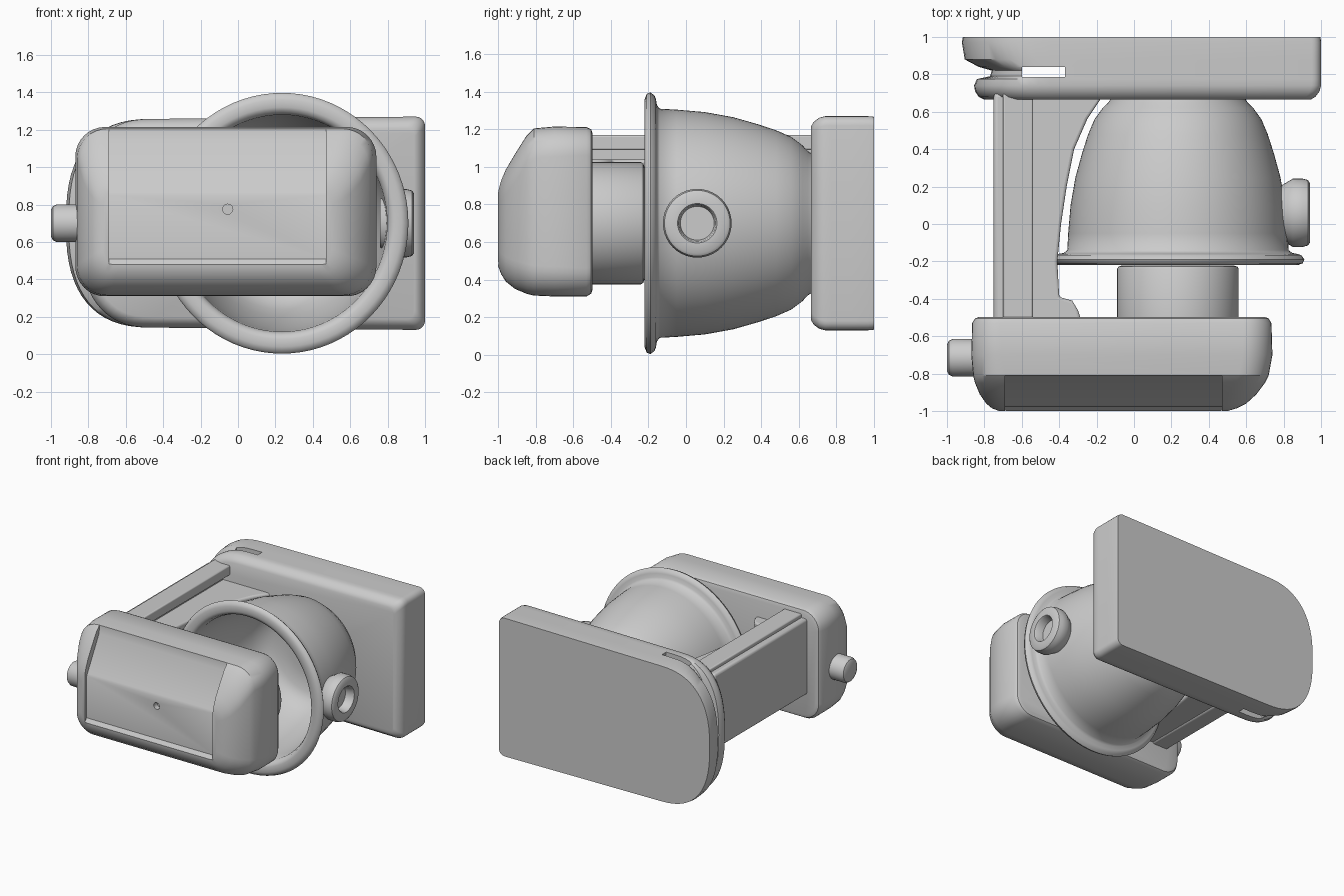
import bpy, bmesh
from math import sin, cos, pi, copysign

if "Cube" in bpy.data.objects:
    bpy.data.objects.remove(bpy.data.objects["Cube"])


def finish(bm, name, angle=0.6):
    bmesh.ops.recalc_face_normals(bm, faces=bm.faces)
    me = bpy.data.meshes.new(name)
    bm.to_mesh(me)
    bm.free()
    ob = bpy.data.objects.new(name, me)
    bpy.context.collection.objects.link(ob)
    bpy.ops.object.select_all(action='DESELECT')
    ob.select_set(True)
    bpy.context.view_layer.objects.active = ob
    bpy.ops.object.shade_smooth_by_angle(angle=angle)
    return ob


def loft(name, rings, angle=0.6):
    """Skin equal-length rings of points and cap both ends."""
    bm = bmesh.new()
    vs = [[bm.verts.new(p) for p in r] for r in rings]
    n = len(vs[0])
    for a, b in zip(vs, vs[1:]):
        for i in range(n):
            bm.faces.new((a[i], a[(i + 1) % n], b[(i + 1) % n], b[i]))
    bm.faces.new(vs[0])
    bm.faces.new(vs[-1])
    return finish(bm, name, angle)


def lathe(name, prof, axis, c, n=64, sx=1.0, angle=0.6):
    """Turn (position, radius) pairs about a line parallel to x or y."""
    rings = []
    for t, r in prof:
        ring = []
        for i in range(n):
            u, v = r * cos(2 * pi * i / n), r * sin(2 * pi * i / n)
            ring.append((c[0] + u * sx, t, c[1] + v) if axis == 'y'
                        else (t, c[0] + u, c[1] + v))
        rings.append(ring)
    return loft(name, rings, angle)


def rounded(x0, x1, z0, z1, r, y, k=8):
    """Rounded rectangle in the xz plane."""
    pts = []
    for q, (cx, cz) in enumerate(((x1 - r, z1 - r), (x0 + r, z1 - r),
                                  (x0 + r, z0 + r), (x1 - r, z0 + r))):
        for i in range(k + 1):
            a = pi / 2 * (q + i / k)
            pts.append((cx + r * cos(a), y, cz + r * sin(a)))
    return pts


def prism(name, pts, lo, hi, axis, bevel=0.0):
    """Extrude a 2D outline along x (yz outline) or z (xy outline)."""
    def p(a, b, t):
        return (t, a, b) if axis == 'x' else (a, b, t)
    ob = loft(name, [[p(a, b, t) for a, b in pts] for t in (lo, hi)])
    if bevel:
        m = ob.modifiers.new("bevel", 'BEVEL')
        m.width, m.segments, m.limit_method = bevel, 3, 'ANGLE'
        m.angle_limit = 0.8
        bpy.ops.object.modifier_apply(modifier=m.name)
    return ob


def cut(ob, cutter):
    cutter.hide_render = True
    bpy.context.view_layer.objects.active = ob
    m = ob.modifiers.new("cut", 'BOOLEAN')
    m.operation, m.solver, m.object = 'DIFFERENCE', 'EXACT', cutter
    bpy.ops.object.modifier_apply(modifier=m.name)
    bpy.data.objects.remove(cutter)
    bpy.ops.object.select_all(action='DESELECT')
    ob.select_set(True)
    bpy.ops.object.shade_smooth_by_angle(angle=0.6)


def box(name, x0, x1, y0, y1, z0, z1, bevel=0.0):
    return prism(name, [(x0, y0), (x1, y0), (x1, y1), (x0, y1)], z0, z1, 'z', bevel)


# base plate: round left end with a groove, square right end
def base_ring(y, x0, d):
    h, xc, x1, r, zc = 0.57 - d, -0.45, 1.0 - d, 0.05, 0.70
    pts = []
    for i in range(33):
        a = pi / 2 + pi * i / 32
        c, s = cos(a), sin(a)
        pts.append((xc - (xc - x0) * abs(c) ** 0.78, y,
                    zc + (h - 0.012) * copysign(abs(s) ** 0.78, s)))
    for q, cz in ((-1, zc - h + r), (0, zc + h - r)):
        for i in range(6):
            a = pi / 2 * (q + i / 5)
            pts.append((x1 - r + r * cos(a), y, cz + r * sin(a)))
    return pts


base = loft("base", [base_ring(*s) for s in (
    (0.665, -0.80, 0.055), (0.68, -0.83, 0.03), (0.71, -0.85, 0.008), (0.74, -0.855, 0),
    (0.775, -0.84, 0), (0.79, -0.77, 0), (0.82, -0.76, 0), (0.84, -0.83, 0),
    (0.88, -0.905, 0), (0.97, -0.92, 0), (1.0, -0.915, 0.003))])
cut(base, box("slot_cutter", -0.60, -0.37, 0.785, 0.84, 0, 1.5))

# column: outer panel, top rail, curved inner web
box("column_panel", -0.75, -0.60, -0.52, 0.70, 0.52, 1.14, 0.02)
box("column_rail", -0.70, -0.54, -0.52, 0.70, 1.09, 1.17, 0.01)
prism("column_web", [(-0.62, -0.52), (-0.28, -0.52), (-0.30, -0.46), (-0.33, -0.41),
                     (-0.40, -0.39), (-0.41, -0.2), (-0.39, 0.0), (-0.36, 0.2),
                     (-0.32, 0.4), (-0.25, 0.56), (-0.17, 0.68), (-0.62, 0.68)],
      0.53, 1.04, 'z', 0.015)

# motor head: lofted rounded sections, sloped recess on the front
head = loft("motor_head", [rounded(x0, x1, z0, z1, r, y) for y, x0, x1, z0, z1, r in (
    (-0.497, -0.83, 0.70, 0.35, 1.175, 0.12), (-0.505, -0.85, 0.72, 0.325, 1.20, 0.14),
    (-0.53, -0.865, 0.735, 0.31, 1.212, 0.15), (-0.70, -0.87, 0.74, 0.31, 1.215, 0.16),
    (-0.81, -0.86, 0.72, 0.315, 1.205, 0.16), (-0.85, -0.85, 0.70, 0.325, 1.165, 0.16),
    (-0.91, -0.825, 0.655, 0.35, 1.07, 0.15), (-0.96, -0.79, 0.60, 0.39, 0.985, 0.13),
    (-0.985, -0.76, 0.55, 0.43, 0.93, 0.11), (-1.0, -0.72, 0.50, 0.47, 0.89, 0.09))])
cut(head, prism("recess_cutter", [(-0.805, 1.25), (-0.815, 1.14), (-0.965, 0.87),
                                  (-0.975, 0.85), (-0.978, 0.51), (-1.0, 0.48),
                                  (-1.2, 0.48), (-1.2, 1.25)], -0.69, 0.47, 'x'))
cut(head, lathe("hole_cutter", [(-1.1, 0.027), (-0.93, 0.027)], 'y', (-0.055, 0.775), 20))

# side knob on the head
lathe("speed_knob", [(-0.80, 0.10), (-0.97, 0.10), (-0.99, 0.09), (-1.0, 0.07)],
      'x', (-0.715, 0.70), 32)

# attachment hub between head and bowl
lathe("hub", [(-0.52, 0.325), (-0.24, 0.325), (-0.228, 0.318), (-0.222, 0.30)],
      'y', (0.235, 0.70))

# hollow bowl with a rolled rim
lathe("bowl", [(0.67, 0.37), (0.648, 0.385), (0.62, 0.415), (0.56, 0.46), (0.48, 0.495),
               (0.38, 0.528), (0.25, 0.565), (0.1, 0.592), (-0.05, 0.605), (-0.14, 0.61),
               (-0.155, 0.63), (-0.16, 0.66), (-0.167, 0.68), (-0.19, 0.697),
               (-0.21, 0.688), (-0.22, 0.66), (-0.22, 0.62), (-0.21, 0.595),
               (-0.17, 0.58), (-0.05, 0.575), (0.1, 0.56), (0.25, 0.533), (0.38, 0.498),
               (0.48, 0.46), (0.56, 0.41), (0.60, 0.34), (0.61, 0.2)],
      'y', (0.235, 0.70), 80, 0.97, 0.9)

# ring-shaped boss on the side of the bowl
lathe("bowl_boss", [(0.76, 0.13), (0.82, 0.165), (0.85, 0.183), (0.90, 0.183),
                    (0.93, 0.175), (0.94, 0.16), (0.94, 0.105), (0.93, 0.098), (0.87, 0.09)],
      'x', (0.06, 0.70), 40)
